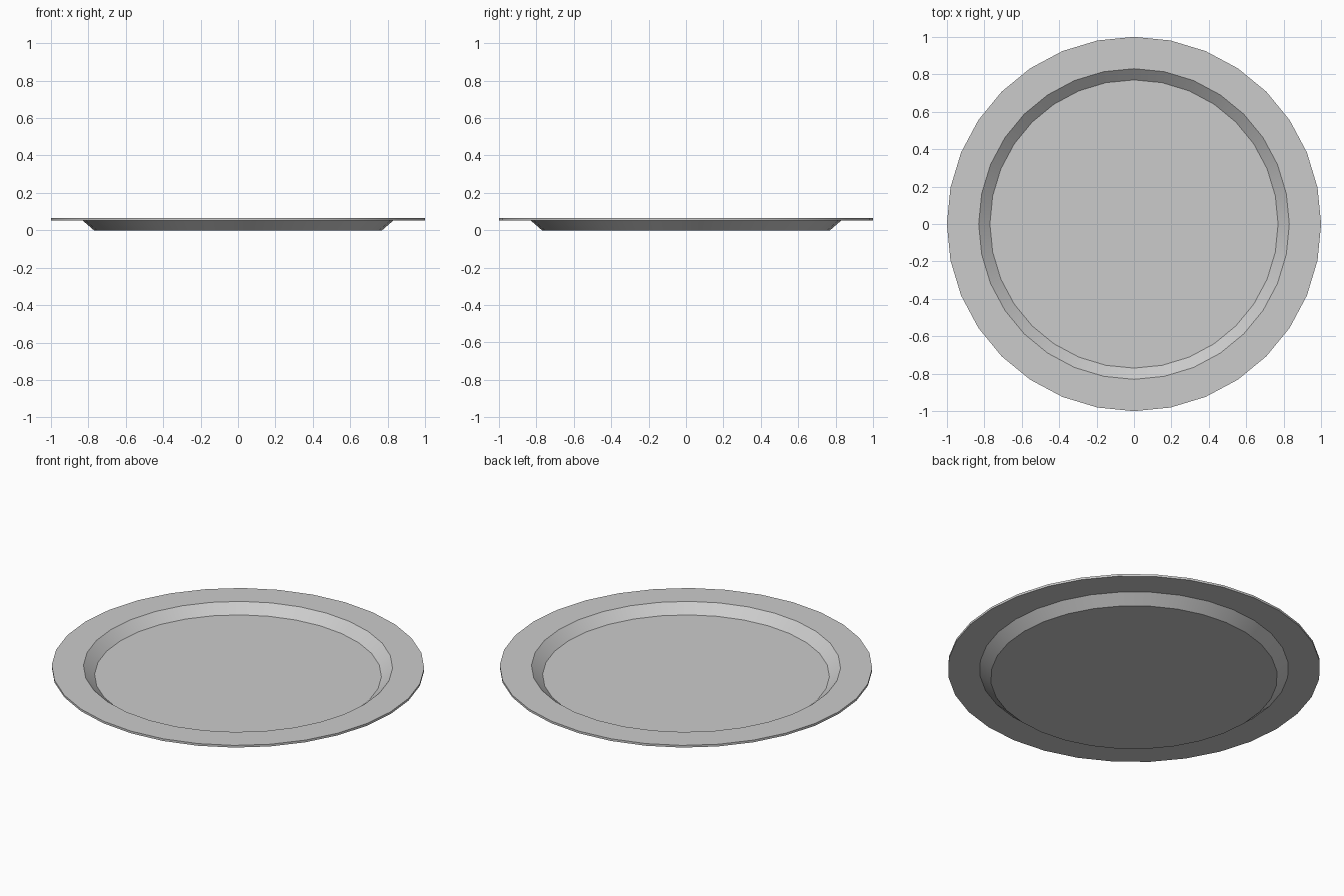
import bpy, bmesh, math

if "Cube" in bpy.data.objects:
    bpy.data.objects.remove(bpy.data.objects["Cube"])

SIDES = 32
# Closed cross-section (radius, height): centre of floor, up the wall, rim, back underneath
PROFILE = [(0, 0.013), (0.77, 0.013), (0.83, 0.065), (1.0, 0.065),
           (1.0, 0.052), (0.83, 0.052), (0.77, 0), (0, 0)]

# Plate: spin the cross-section around z
bm = bmesh.new()
verts = [bm.verts.new((r, 0, z)) for r, z in PROFILE]
edges = [bm.edges.new(pair) for pair in zip(verts, verts[1:])]
bmesh.ops.spin(bm, geom=verts + edges, cent=(0, 0, 0), axis=(0, 0, 1),
               angle=math.tau, steps=SIDES, use_duplicate=False)
bmesh.ops.remove_doubles(bm, verts=bm.verts, dist=1e-4)
bmesh.ops.recalc_face_normals(bm, faces=bm.faces)

mesh = bpy.data.meshes.new("plate")
bm.to_mesh(mesh)
bm.free()
plate = bpy.data.objects.new("plate", mesh)
bpy.context.collection.objects.link(plate)

# Smooth around the plate, sharp at the rim and wall creases
bpy.context.view_layer.objects.active = plate
plate.select_set(True)
bpy.ops.object.shade_smooth_by_angle(angle=math.radians(30))
